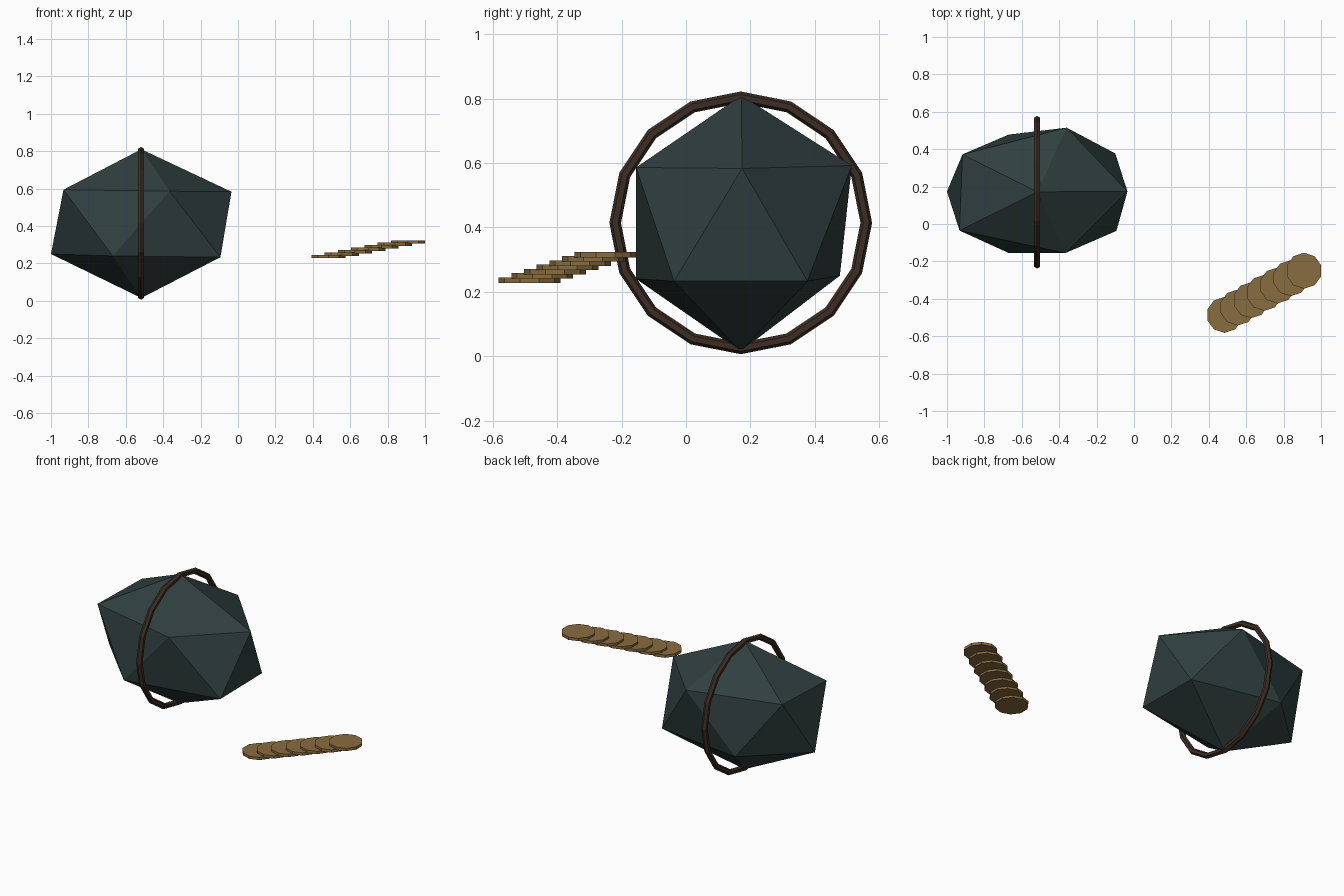
import bpy
import bmesh
from math import radians
from mathutils import Vector

cube = bpy.data.objects.get("Cube")
if cube:
    bpy.data.objects.remove(cube, do_unlink=True)


def make_material(name, color):
    mat = bpy.data.materials.new(name)
    mat.use_nodes = True
    mat.diffuse_color = color
    mat.node_tree.nodes["Principled BSDF"].inputs["Base Color"].default_value = color
    return mat


def finish(obj, name, material):
    obj.name = name
    obj.data.name = name
    obj.data.materials.append(material)
    return obj


stone = make_material("dark teal stone", (0.03, 0.05, 0.05, 1))
bronze = make_material("dark brown band", (0.045, 0.026, 0.018, 1))
gold = make_material("old gold", (0.25, 0.15, 0.05, 1))


# Boulder: a slightly uneven twenty-sided stone, two rings of five corners between two tips
def build_boulder():
    bm = bmesh.new()
    top = bm.verts.new((-0.517, 0.172, 0.81))
    bottom = bm.verts.new((-0.517, 0.17, 0.015))
    upper = [bm.verts.new(p) for p in (
        (-0.035, 0.174, 0.583), (-0.36, 0.515, 0.592), (-0.917, 0.372, 0.597),
        (-0.933, -0.035, 0.594), (-0.366, -0.155, 0.586))]
    lower = [bm.verts.new(p) for p in (
        (-0.1, 0.377, 0.233), (-0.67, 0.478, 0.25), (-1, 0.174, 0.25),
        (-0.67, -0.155, 0.24), (-0.094, -0.037, 0.233))]
    for i in range(5):
        j = (i + 1) % 5
        bm.faces.new((top, upper[i], upper[j]))
        bm.faces.new((upper[i], lower[i], upper[j]))
        bm.faces.new((lower[i], lower[j], upper[j]))
        bm.faces.new((bottom, lower[j], lower[i]))
    bmesh.ops.recalc_face_normals(bm, faces=bm.faces)
    mesh = bpy.data.meshes.new("boulder")
    bm.to_mesh(mesh)
    bm.free()
    obj = bpy.data.objects.new("boulder", mesh)
    bpy.context.collection.objects.link(obj)
    return obj


finish(build_boulder(), "boulder", stone)

# Upright hoop around the boulder
bpy.ops.mesh.primitive_torus_add(
    major_segments=16, minor_segments=6, major_radius=0.39, minor_radius=0.018,
    location=(-0.518, 0.17, 0.414), rotation=(0, radians(90), 0))
finish(bpy.context.object, "hoop", bronze)

# Rising row of overlapping coins
first, last = Vector((0.484, -0.486, 0.236)), Vector((0.909, -0.25, 0.315))
count = 7
for i in range(count):
    bpy.ops.mesh.primitive_cylinder_add(
        vertices=10, radius=0.096, depth=0.017,
        location=first.lerp(last, i / (count - 1)))
    finish(bpy.context.object, f"coin_{i + 1}", gold)
